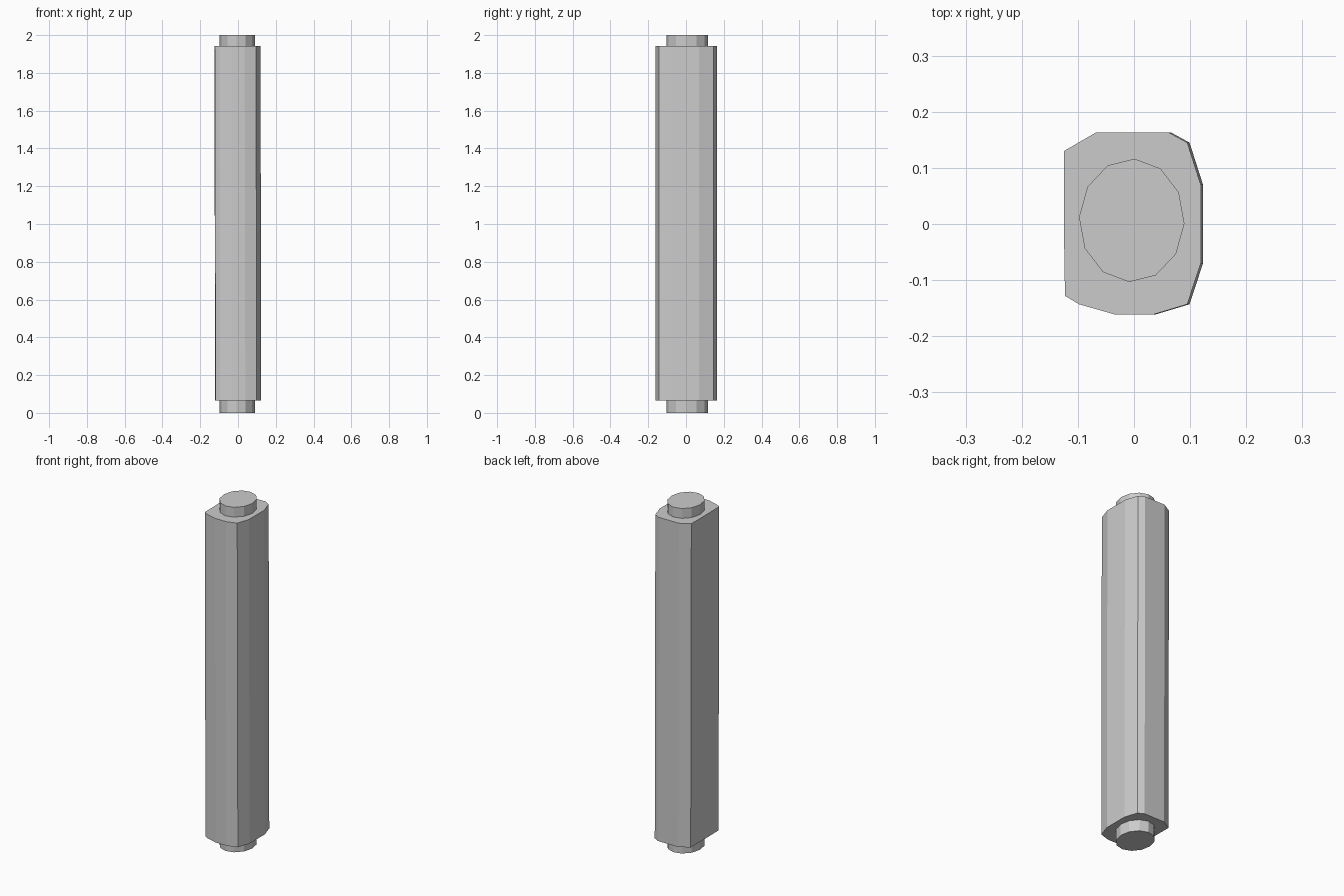
import bpy, bmesh
from math import cos, sin, radians

if "Cube" in bpy.data.objects:
    bpy.data.objects.remove(bpy.data.objects["Cube"])


def prism(name, profile, z0, z1, lean=0.0):
    """Extrude a closed xy profile from z0 to z1; the bottom is shifted by lean in x."""
    bm = bmesh.new()
    base = bm.faces.new([bm.verts.new((x + lean, y, z0)) for x, y in profile])
    new = bmesh.ops.extrude_face_region(bm, geom=[base], use_keep_orig=True)["geom"]
    for v in new:
        if isinstance(v, bmesh.types.BMVert):
            v.co.x -= lean
            v.co.z = z1
    bmesh.ops.recalc_face_normals(bm, faces=bm.faces)
    mesh = bpy.data.meshes.new(name)
    bm.to_mesh(mesh)
    bm.free()
    obj = bpy.data.objects.new(name, mesh)
    bpy.context.collection.objects.link(obj)
    return obj


# Main post: flat back-left side, faceted rounded right side, leaning very slightly
post = [(-0.125, 0.13), (-0.125, 0.0), (-0.123, -0.128), (-0.098, -0.143),
        (-0.035, -0.161), (0.035, -0.161), (0.095, -0.143), (0.119, -0.07),
        (0.119, 0.07), (0.095, 0.145), (0.062, 0.163), (-0.068, 0.163)]
prism("post", post, 0.065, 1.943, lean=0.004)

# Twelve-sided oval pegs at both ends
oval = [(-0.004 + 0.094 * cos(radians(30 * i - 3)),
         0.0065 + 0.11 * sin(radians(30 * i - 3))) for i in range(12)]
for name, z0, z1 in (("bottom_peg", 0.0, 0.065), ("top_peg", 1.943, 2.0)):
    prism(name, oval, z0, z1)
